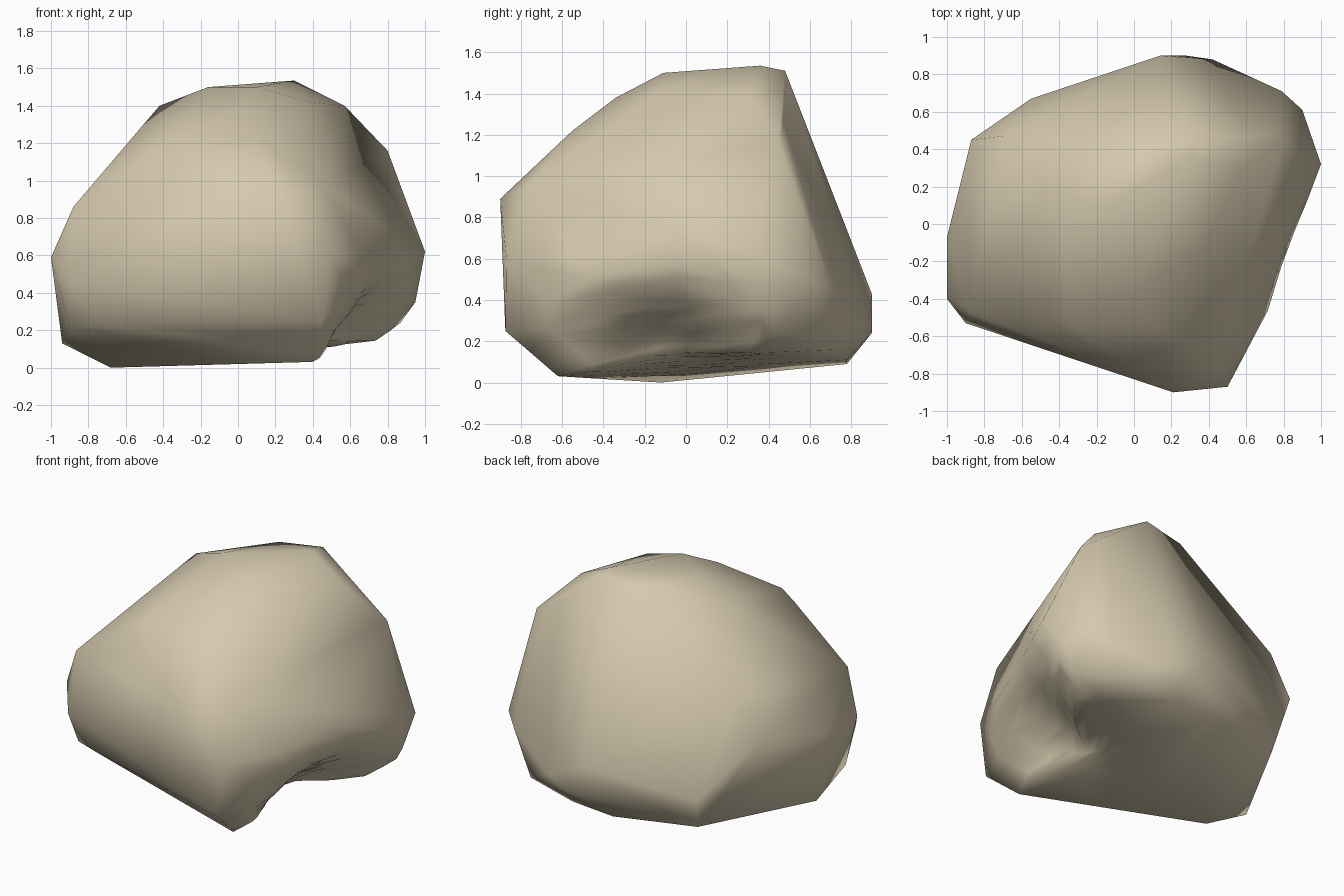
import bpy, bmesh, math
from mathutils import Vector

cube = bpy.data.objects.get("Cube")
if cube:
    bpy.data.objects.remove(cube, do_unlink=True)

# Corner points of the boulder, grouped by side
CROWN = [(.3, .36, 1.535), (.3, .48, 1.51), (-.16, .08, 1.5), (.1, -.11, 1.5),
         (-.42, .15, 1.4), (.57, .3, 1.4), (0, .44, 1.48), (.38, -.12, 1.42)]
FRONT = [(.21, -.9, .89), (.5, -.87, .6), (.45, -.875, .25), (-.9, -.53, .45),
         (-.88, -.47, .86), (-.45, -.53, 1.15), (-.34, -.54, 1.22), (.1, -.55, 1.22),
         (0, -.34, 1.38), (.46, -.76, .96), (.42, -.48, 1.12)]
LEFT = [(-1, -.07, .59), (-1, -.4, .59), (-.9, -.42, .22), (-.94, -.05, .13),
        (-.87, .45, .7), (-.7, .47, .95)]
BACK = [(.14, .9, .43), (.42, .88, .3), (.28, .9, .24), (-.55, .67, .3),
        (.79, .71, .45), (.9, .61, .5)]
RIGHT = [(1, .32, .62), (.92, .11, .6), (.8, .45, 1.16), (.72, -.46, .5),
         (.95, .4, .35), (.87, .45, .24), (.62, .47, 1.27)]
BASE = [(-.68, -.12, 0), (.4, -.62, .03), (-.72, -.5, .23), (-.55, .66, .12),
        (0, .78, .09), (.3, .78, .11), (.75, .3, .14), (.65, .73, .16)]

# Stone shell: hull of the corners, divided so that it can be dented
bm = bmesh.new()
for point in CROWN + FRONT + LEFT + BACK + RIGHT + BASE:
    bm.verts.new(point)
hull = bmesh.ops.convex_hull(bm, input=bm.verts[:])
loose = {e for e in hull["geom_interior"] + hull["geom_unused"]
         if isinstance(e, bmesh.types.BMVert)}
bmesh.ops.delete(bm, geom=list(loose), context='VERTS')
bmesh.ops.subdivide_edges(bm, edges=bm.edges[:], cuts=5, use_grid_fill=True)

# Hollow low on the right, between the front foot and the back lobe
centre, push = Vector((.68, -.1, .1)), Vector((-.25, 0, .05))
for v in bm.verts:
    d = v.co - centre
    v.co += push * math.exp(-(d.x / .4) ** 2 - (d.y / .25) ** 2 - (d.z / .28) ** 2)
bmesh.ops.recalc_face_normals(bm, faces=bm.faces[:])

mesh = bpy.data.meshes.new("boulder")
bm.to_mesh(mesh)
bm.free()
boulder = bpy.data.objects.new("boulder", mesh)
bpy.context.collection.objects.link(boulder)

# Reduce to broad facets, blended by smooth shading
facets = boulder.modifiers.new("broad_facets", 'DECIMATE')
facets.ratio = .09
for poly in mesh.polygons:
    poly.use_smooth = True

# Sandy stone colour
stone = bpy.data.materials.new("sandy_stone")
stone.use_nodes = True
colour = (.66, .58, .42, 1)
stone.diffuse_color = colour
bsdf = stone.node_tree.nodes["Principled BSDF"]
bsdf.inputs["Base Color"].default_value = colour
bsdf.inputs["Roughness"].default_value = .9
mesh.materials.append(stone)
